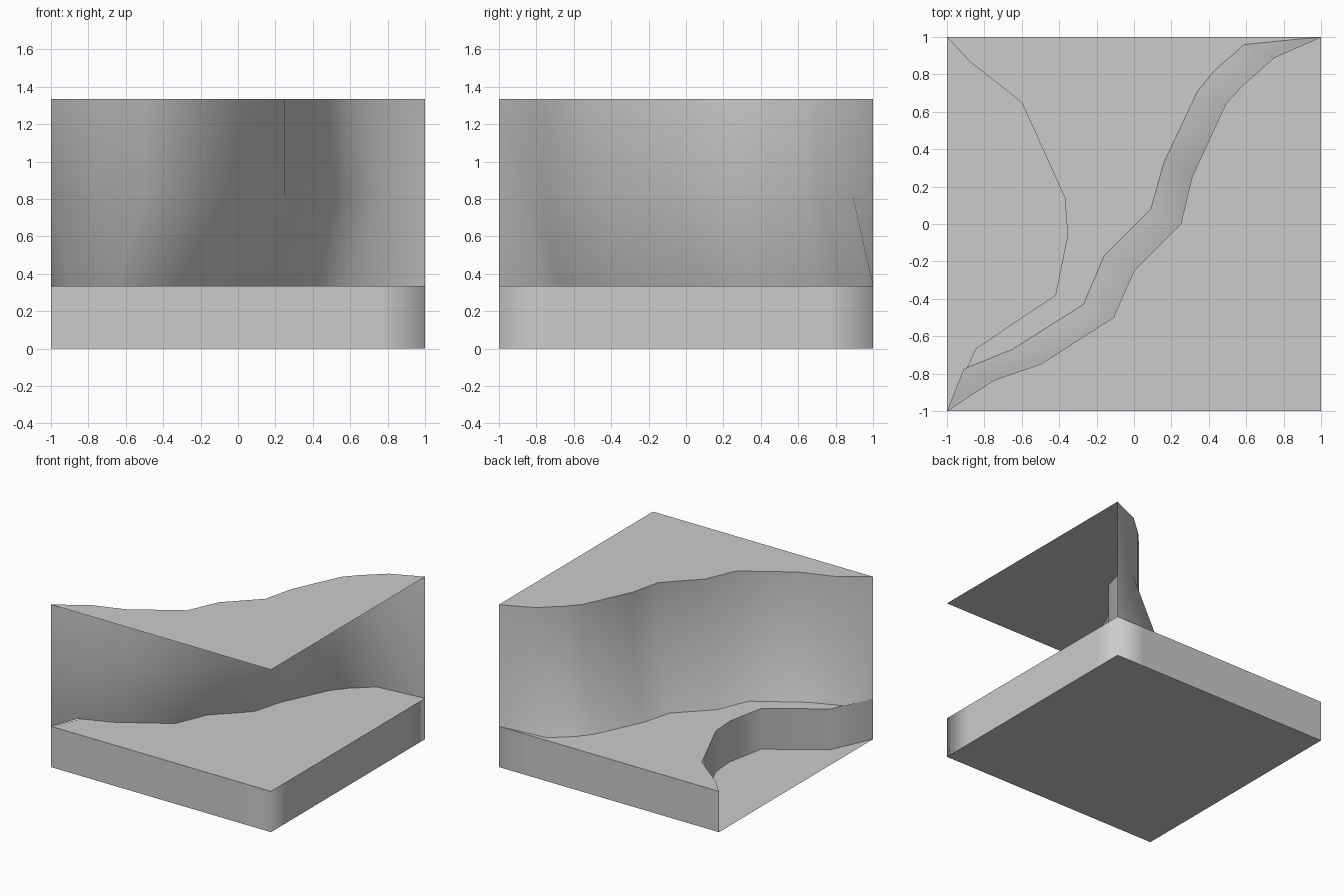
import bpy

if "Cube" in bpy.data.objects:
    bpy.data.objects.remove(bpy.data.objects["Cube"])

# Heights of the ledge, the foot slope's end and the plateau
LEDGE, SLOPE, TOP = 0.335, 0.82, 1.335


def make_mesh(name, verts, faces, smooth=False):
    mesh = bpy.data.meshes.new(name)
    mesh.from_pydata(verts, [], faces)
    mesh.polygons.foreach_set("use_smooth", [smooth] * len(faces))
    mesh.update()
    obj = bpy.data.objects.new(name, mesh)
    bpy.context.collection.objects.link(obj)
    return obj


def cap(name, outline, z):
    """Flat ground bounded by a counter-clockwise outline."""
    return make_mesh(name, [(x, y, z) for x, y in outline], [range(len(outline))])


def wall(name, rows):
    """Smooth wall lofted through (path, height) rows; faces right of the path."""
    n = len(rows[0][0])
    verts = [(x, y, z) for path, z in rows for x, y in path]
    faces = [(r * n + i, r * n + i + 1, (r + 1) * n + i + 1, (r + 1) * n + i)
             for r in range(len(rows) - 1) for i in range(n - 1)]
    return make_mesh(name, verts, faces, smooth=True)


# Cliff foot and cliff rim, back right corner to front left corner
foot = [(1, 1), (0.59, 0.96), (0.43, 0.82), (0.34, 0.71), (0.16, 0.33), (0.09, 0.08),
        (-0.16, -0.17), (-0.27, -0.43), (-0.65, -0.67), (-0.91, -0.775), (-1, -1)]
rim = [(1, 1), (0.75, 0.89), (0.58, 0.74), (0.49, 0.64), (0.31, 0.25), (0.25, 0),
       (0, -0.25), (-0.11, -0.5), (-0.5, -0.75), (-0.75, -0.835), (-1, -1)]

# Bank of the low ground, back left corner to front left corner
bank = [(-1, 1), (-0.88, 0.87), (-0.6, 0.65), (-0.37, 0.14), (-0.355, -0.06),
        (-0.42, -0.38), (-0.845, -0.665), (-1, -1)]

# Outer edge of the ledge, with extra points near the corners for soft shading
edge = [(-1, -1), (0.75, -1), (1, -1), (1, -0.75), (1, 0.75), (1, 1), (0.75, 1), (-1, 1)]

# Low ground
square = [(-1, -1), (1, -1), (1, 1), (-1, 1)]
cap("low_ground", square, 0)

# Ledge with its outer wall and bank
cap("ledge_ground", edge + bank[1:-1], LEDGE)
wall("ledge_outer_wall", [(edge, 0), (edge, LEDGE)])
wall("bank_wall", [(bank, 0), (bank, LEDGE)])

# Cliff and plateau
wall("cliff_wall", [(foot, LEDGE), (rim, SLOPE), (rim, TOP)])
cap("plateau_ground", [(-1, -1), (1, -1)] + rim[:-1], TOP)
